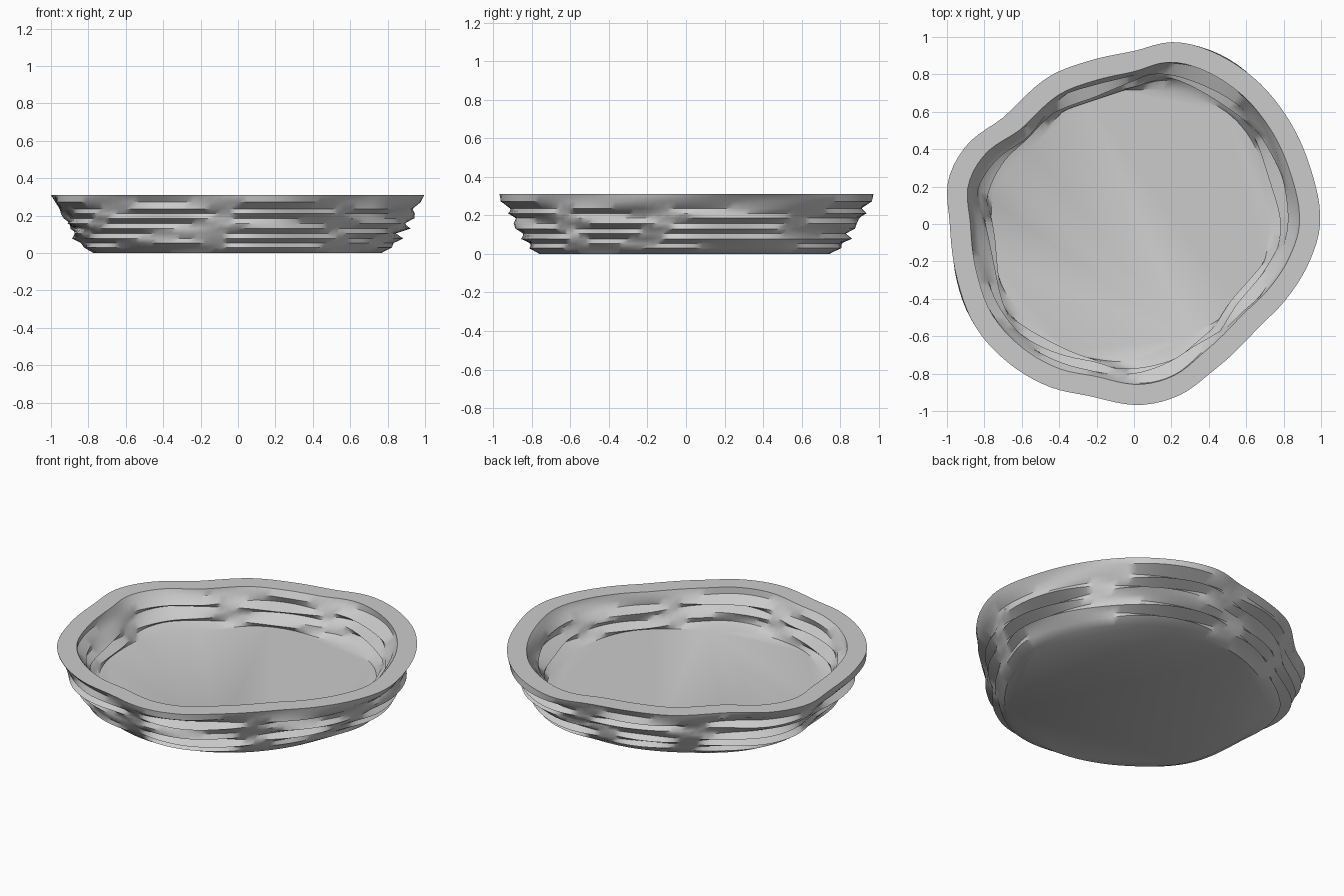
import bpy, bmesh, math

if "Cube" in bpy.data.objects:
    bpy.data.objects.remove(bpy.data.objects["Cube"])

SEGS = 120
WALL = 0.11
# Outer outlines as (angle in degrees, radius)
RIM = [(0, .995), (18, .99), (37, 1.0), (50, 1.01), (70, 1.01), (79, .99), (90, .925), (105, .905),
       (119, .91), (140, .90), (155, .99), (167, 1.02), (180, .985), (197, .99), (213, 1.01),
       (229, 1.0), (243, .98), (256, .95), (272, .968), (285, .947), (299, .89), (319, .865),
       (333, .905), (348, .96)]
BASE = [(5, .77), (40, .79), (57, .79), (83, .75), (123, .73), (152, .78), (171, .78), (186, .765),
        (210, .80), (234, .78), (270, .76), (295, .74), (325, .72), (349, .73)]
# Wall levels: (height, growth from base to rim, wave size, wave turn in degrees)
LEVELS = [(.0, .0, .0, 0), (.03, .24, .015, 20), (.053, .27, .028, 62), (.078, .46, .028, 10),
          (.105, .42, .030, 50), (.13, .56, .030, 85), (.158, .60, .030, 35),
          (.185, .68, .032, 70), (.21, .74, .034, 15), (.235, .78, .030, 55),
          (.272, .93, .018, 30), (.31, 1.0, .0, 0)]


def outline(table, deg):
    """Smooth closed interpolation of a radius table."""
    n = len(table)
    pts = [(a - 360, r) for a, r in table] + table + [(a + 360, r) for a, r in table]
    i = next(k for k in range(n - 1, 2 * n + 1) if pts[k][0] <= deg < pts[k + 1][0])
    (a0, r0), (a1, r1), (a2, r2), (a3, r3) = pts[i - 1:i + 3]
    t = (deg - a1) / (a2 - a1)
    m1 = (r2 - r0) / (a2 - a0) * (a2 - a1)
    m2 = (r3 - r1) / (a3 - a1) * (a2 - a1)
    return ((2*t**3 - 3*t*t + 1) * r1 + (t**3 - 2*t*t + t) * m1
            + (3*t*t - 2*t**3) * r2 + (t**3 - t*t) * m2)


def ring(bm, level, inset):
    z, grow, size, turn = level
    verts = []
    for i in range(SEGS):
        deg = 360 * i / SEGS
        a = math.radians(deg)
        p = math.radians(turn)
        r = outline(BASE, deg) * (1 - grow) + outline(RIM, deg) * grow
        r += size * (.7 * math.sin(5 * (a + p)) + .5 * math.sin(3 * a - 4 * p)) - inset
        verts.append(bm.verts.new((r * math.cos(a), r * math.sin(a), z)))
    return verts


bm = bmesh.new()
# Outer wall up to the rim, then inner wall down to the floor
rings = [ring(bm, lv, 0) for lv in LEVELS]
rings += [ring(bm, lv, WALL) for lv in reversed(LEVELS[4:])]
for low, high in zip(rings, rings[1:]):
    for i in range(SEGS):
        j = (i + 1) % SEGS
        bm.faces.new((low[i], low[j], high[j], high[i]))
# Underside and floor
bm.faces.new(list(reversed(rings[0])))
bm.faces.new(rings[-1])

mesh = bpy.data.meshes.new("dish")
bm.to_mesh(mesh)
bm.free()
dish = bpy.data.objects.new("dish", mesh)
bpy.context.collection.objects.link(dish)
grey = bpy.data.materials.new("stone grey")
grey.diffuse_color = (.6, .6, .6, 1)
grey.use_nodes = True
grey.node_tree.nodes["Principled BSDF"].inputs["Base Color"].default_value = grey.diffuse_color
mesh.materials.append(grey)

bpy.context.view_layer.objects.active = dish
dish.select_set(True)
bpy.ops.object.shade_smooth_by_angle(angle=math.radians(40))
